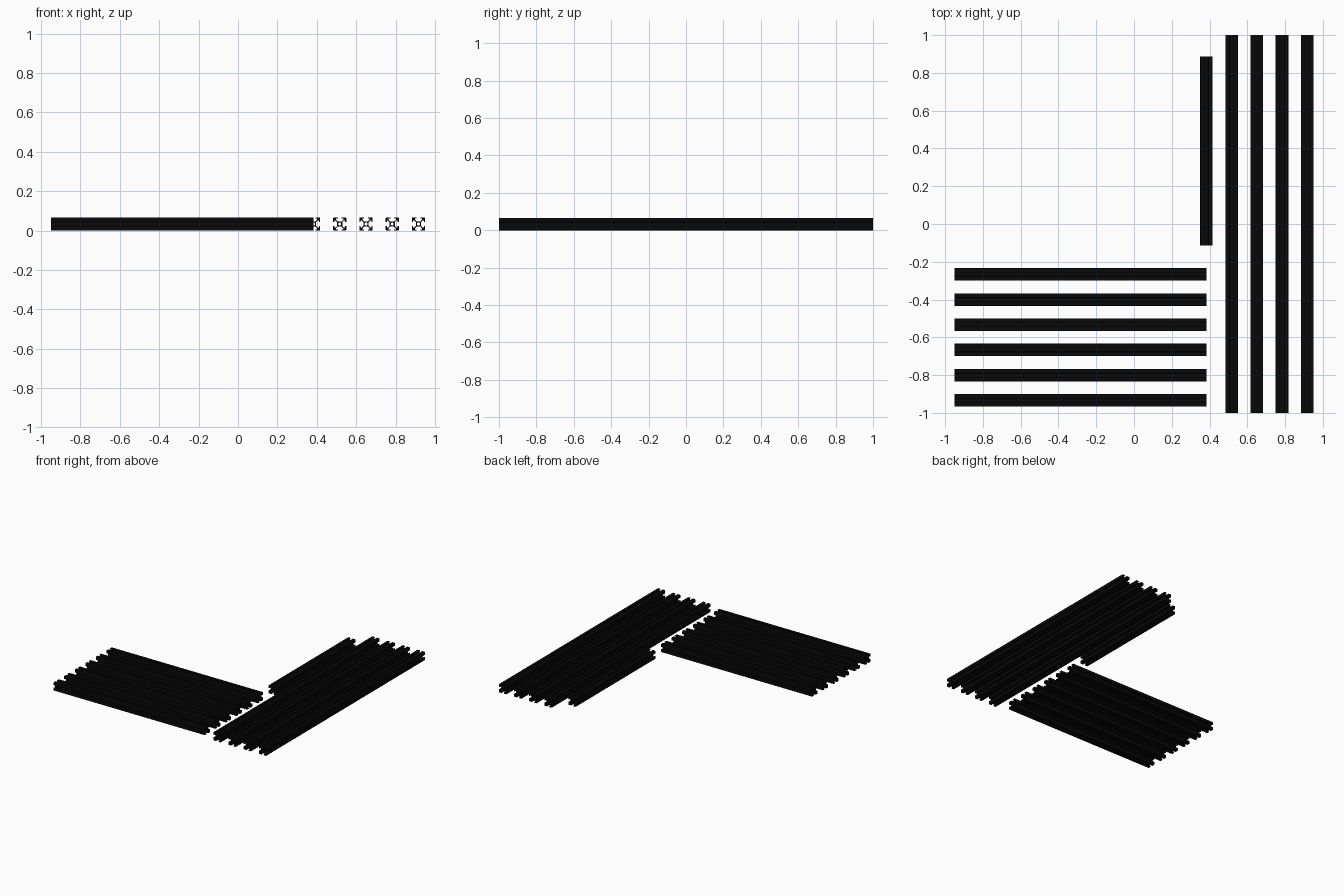
import bpy, bmesh, math
from mathutils import Vector

if "Cube" in bpy.data.objects:
    bpy.data.objects.remove(bpy.data.objects["Cube"])

MM = 1 / 300          # profile is drawn in millimetres, 20 mm wide
HALF = 10 * MM

black = bpy.data.materials.new("black anodised")
black.diffuse_color = (0.003, 0.003, 0.003, 1)
black.use_nodes = True
black.node_tree.nodes["Principled BSDF"].inputs["Base Color"].default_value = black.diffuse_color

# One quarter of the slotted cross-section, counter-clockwise
half = [(3.9, 2.84), (6.56, 5.5), (8.2, 5.5), (8.2, 3), (10, 3), (10, 9)]
quarter = half + [(9.7, 9.7)] + [(b, a) for a, b in reversed(half)]


def turn(p, n):
    for _ in range(n):
        p = (-p[1], p[0])
    return p


outline = [turn(p, n) for n in range(4) for p in quarter]
bore = [(2.3 * math.cos(i * math.tau / 24), 2.3 * math.sin(i * math.tau / 24))
        for i in range(24)]


def profile_mesh(name, length, along_x):
    """Slotted rail with a central bore, starting at the origin end."""
    bm = bmesh.new()
    edges = []
    for loop in (outline, bore):
        vs = []
        for a, z in loop:
            co = (0, a * MM, z * MM) if along_x else (a * MM, 0, z * MM)
            vs.append(bm.verts.new(co))
        edges += [bm.edges.new((vs[i - 1], vs[i])) for i in range(len(vs))]
    bmesh.ops.triangle_fill(bm, edges=edges, use_beauty=True)
    ext = bmesh.ops.extrude_face_region(bm, geom=bm.faces[:], use_keep_orig=True)
    shift = Vector((length, 0, 0)) if along_x else Vector((0, length, 0))
    bmesh.ops.translate(bm, vec=shift,
                        verts=[g for g in ext["geom"] if isinstance(g, bmesh.types.BMVert)])
    bmesh.ops.recalc_face_normals(bm, faces=bm.faces[:])
    me = bpy.data.meshes.new(name)
    bm.to_mesh(me)
    bm.free()
    me.materials.append(black)
    return me


def place(name, mesh, x, y):
    ob = bpy.data.objects.new(name, mesh)
    ob.location = (x, y, HALF)
    bpy.context.collection.objects.link(ob)


# Four long rails running front to back
long_mesh = profile_mesh("long_rail", 2.0, False)
for i in range(4):
    place(f"long_rail_{i + 1}", long_mesh, 0.95 - HALF - i * 40 * MM, -1)

# One short rail beside them
place("short_rail", profile_mesh("short_rail", 1.0, False),
      0.95 - HALF - 160 * MM, -0.1133)

# Six cross rails running left to right
cross_mesh = profile_mesh("cross_rail", 400 * MM, True)
for i in range(6):
    place(f"cross_rail_{i + 1}", cross_mesh, -0.95, (-280 + i * 40) * MM)
